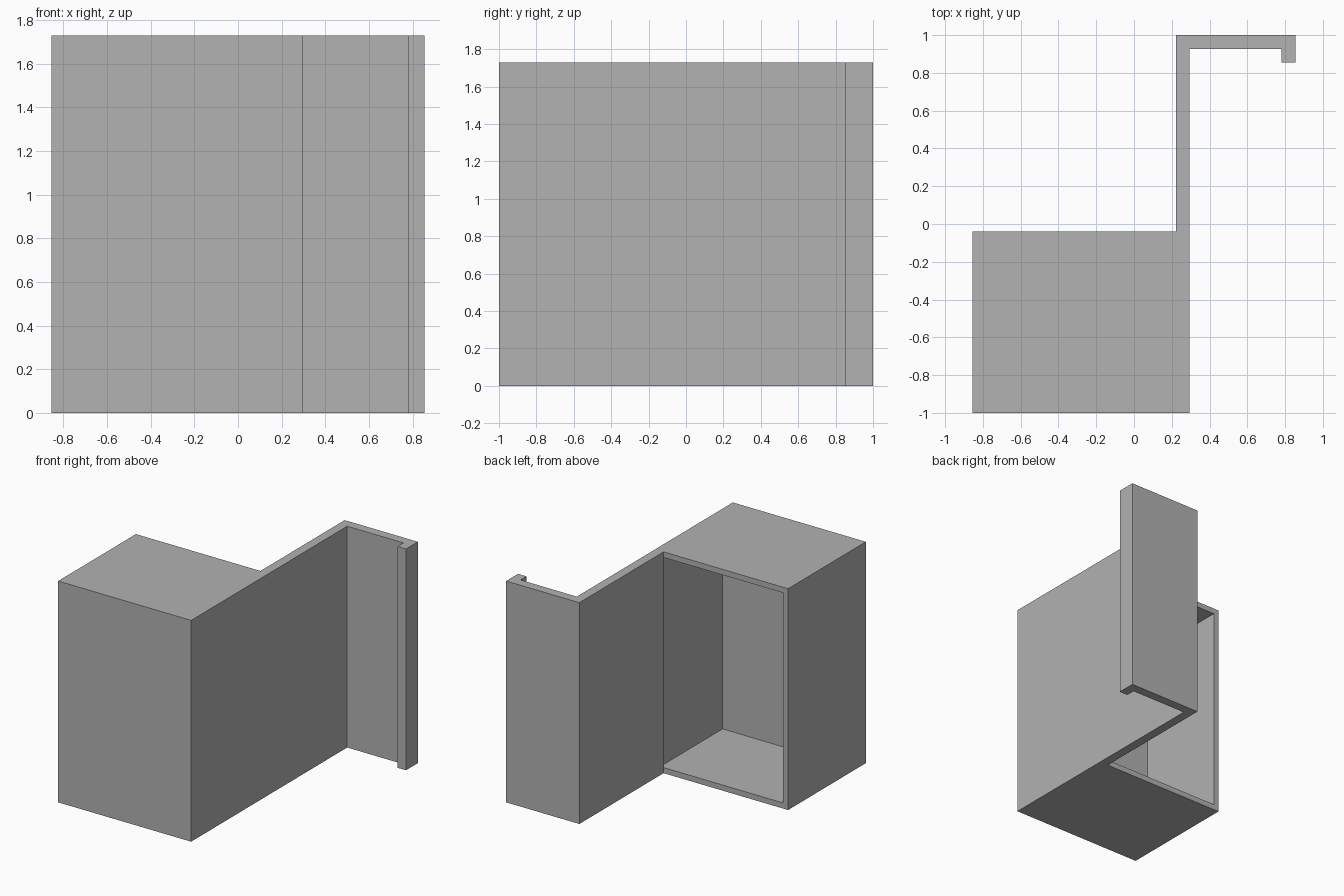
import bpy
import bmesh

default_cube = bpy.data.objects.get("Cube")
if default_cube:
    bpy.data.objects.remove(default_cube, do_unlink=True)

HEIGHT = 1.73
LEFT, RIGHT = 0.295, -0.855
FRONT, BACK = -1.0, -0.04
WALL = 0.044          # side, floor and roof thickness of the case
CAVITY = 0.77         # depth of the opening in the back
PLATE = 0.073         # thickness of the bent plate
EDGE = 0.855          # outer end of the bent plate

grey = bpy.data.materials.new("plain grey")
grey.use_nodes = True
colour = (0.445, 0.445, 0.445, 1)
grey.diffuse_color = colour
grey.node_tree.nodes["Principled BSDF"].inputs["Base Color"].default_value = colour


def prism(bm, outline):
    """Extrude a plan outline to the full height."""
    base = bm.faces.new([bm.verts.new((x, y, 0)) for x, y in outline])
    top = bmesh.ops.extrude_face_region(bm, geom=[base], use_keep_orig=True)
    verts = [g for g in top["geom"] if isinstance(g, bmesh.types.BMVert)]
    bmesh.ops.translate(bm, verts=verts, vec=(0, 0, HEIGHT))
    bmesh.ops.recalc_face_normals(bm, faces=bm.faces)


def finish(bm, name):
    mesh = bpy.data.meshes.new(name)
    bm.to_mesh(mesh)
    bm.free()
    mesh.materials.append(grey)
    bpy.context.collection.objects.link(bpy.data.objects.new(name, mesh))


# Case: a block hollowed out from the back
bm = bmesh.new()
prism(bm, [(RIGHT, FRONT), (LEFT, FRONT), (LEFT, BACK), (RIGHT, BACK)])
back = max(bm.faces, key=lambda f: f.calc_center_median().y)
bmesh.ops.inset_region(bm, faces=[back], thickness=WALL, use_even_offset=True)
pocket = bmesh.ops.extrude_face_region(bm, geom=[back])
bmesh.ops.translate(
    bm, vec=(0, -CAVITY, 0),
    verts=[g for g in pocket["geom"] if isinstance(g, bmesh.types.BMVert)])
if back.is_valid:
    bmesh.ops.delete(bm, geom=[back], context="FACES_ONLY")
bmesh.ops.recalc_face_normals(bm, faces=bm.faces)
finish(bm, "hollow_case")

# Bent plate: arm, flange and small return lip
bm = bmesh.new()
prism(bm, [
    (LEFT - PLATE, BACK), (LEFT, BACK), (LEFT, 1 - PLATE),
    (EDGE - PLATE, 1 - PLATE), (EDGE - PLATE, 1 - 2 * PLATE),
    (EDGE, 1 - 2 * PLATE), (EDGE, 1), (LEFT - PLATE, 1),
])
finish(bm, "bent_plate")
